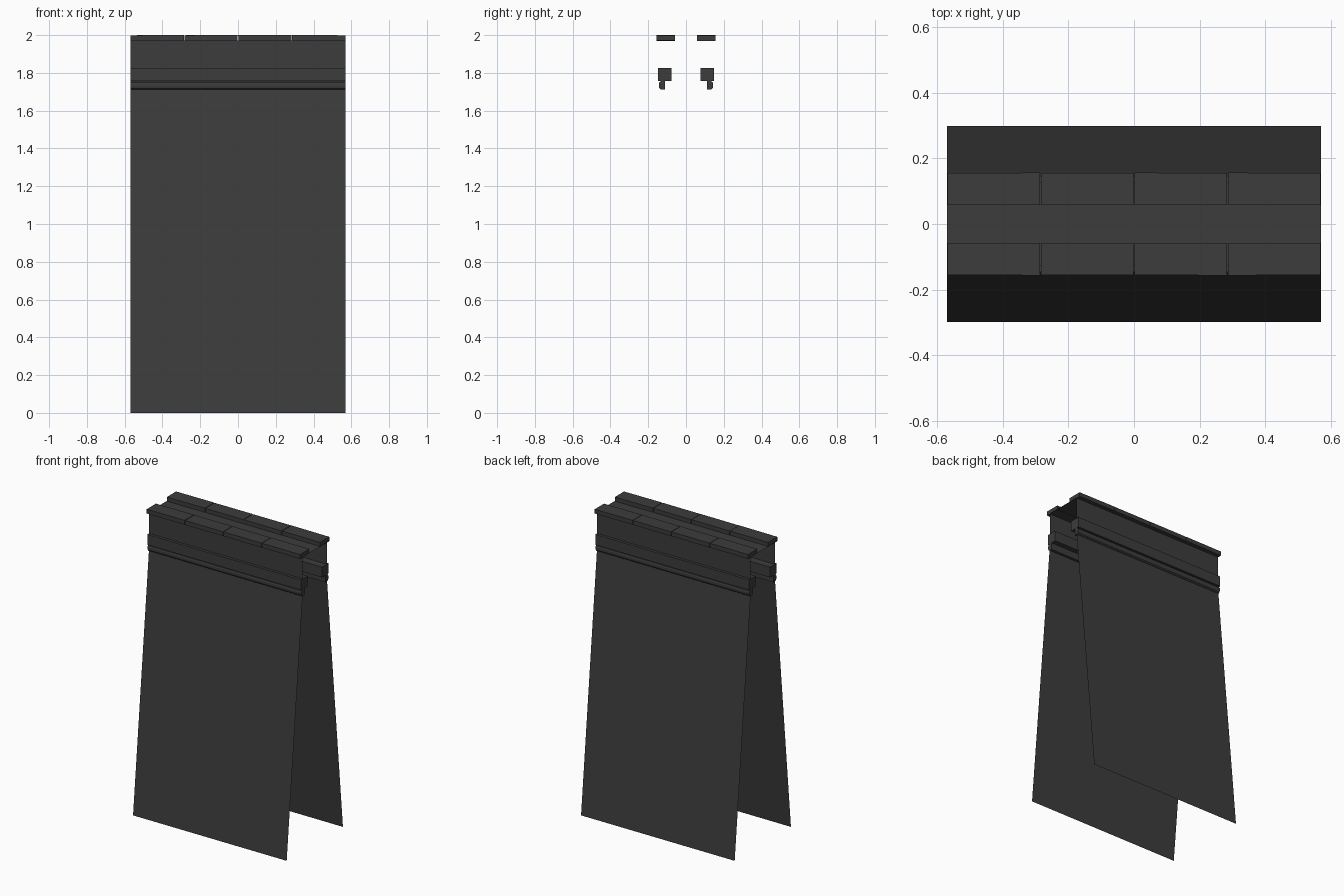
import bpy, bmesh, random
from mathutils import Matrix, Vector

if "Cube" in bpy.data.objects:
    bpy.data.objects.remove(bpy.data.objects["Cube"])

random.seed(4)
HALF = 0.57          # half the length of the wall section
STONES = 4           # coping stones per side

stone = bpy.data.materials.new("dark_stone")
stone.diffuse_color = (0.045, 0.045, 0.045, 1)
stone.use_nodes = True
stone.node_tree.nodes["Principled BSDF"].inputs["Base Color"].default_value = stone.diffuse_color


def finish(name, bm, recalc=True):
    if recalc:
        bmesh.ops.recalc_face_normals(bm, faces=bm.faces)
    mesh = bpy.data.meshes.new(name)
    bm.to_mesh(mesh)
    bm.free()
    mesh.materials.append(stone)
    ob = bpy.data.objects.new(name, mesh)
    bpy.context.collection.objects.link(ob)
    return ob


def extrude_profile(name, points, closed=True):
    """Sweep a (y, z) profile along x over the whole section."""
    bm = bmesh.new()
    a = [bm.verts.new((-HALF, y, z)) for y, z in points]
    b = [bm.verts.new((HALF, y, z)) for y, z in points]
    n = len(points)
    for i in range(n if closed else n - 1):
        j = (i + 1) % n
        bm.faces.new((a[i], b[i], b[j], a[j]))
    if closed:
        bm.faces.new(a)
        bm.faces.new(b)
    return finish(name, bm, recalc=closed)


# Open wall shell: battered sides, upright parapet, flat top
side = [(-0.298, 0), (-0.128, 1.73), (-0.128, 1.972)]
extrude_profile("wall_shell", side + [(-y, z) for y, z in reversed(side)], closed=False)

ledge = [(0.077, 1.757), (0.147, 1.757), (0.147, 1.826), (0.077, 1.826)]
moulding = [(0.112, 1.757), (0.132, 1.757), (0.141, 1.750), (0.144, 1.740),
            (0.144, 1.728), (0.141, 1.718), (0.132, 1.711), (0.112, 1.711)]

for label, s in (("front", -1), ("back", 1)):
    # String course ledge with a rounded moulding beneath it
    extrude_profile(label + "_ledge", [(s * y, z) for y, z in ledge])
    extrude_profile(label + "_moulding", [(s * y, z) for y, z in moulding])

    # Slightly uneven coping stones
    step = 2 * HALF / STONES
    for i in range(STONES):
        bm = bmesh.new()
        bmesh.ops.create_cube(bm, size=1)
        size = Vector((step - 0.003, 0.098, 0.029))
        for v in bm.verts:
            v.co *= size
        tilt = (Matrix.Rotation(random.uniform(-0.004, 0.004), 4, 'Z')
                @ Matrix.Rotation(random.uniform(-0.004, 0.004), 4, 'Y'))
        place = Matrix.Translation((-HALF + (i + 0.5) * step, s * 0.107, 1.985))
        bm.transform(place @ tilt)
        finish(f"{label}_coping_stone_{i + 1}", bm)
